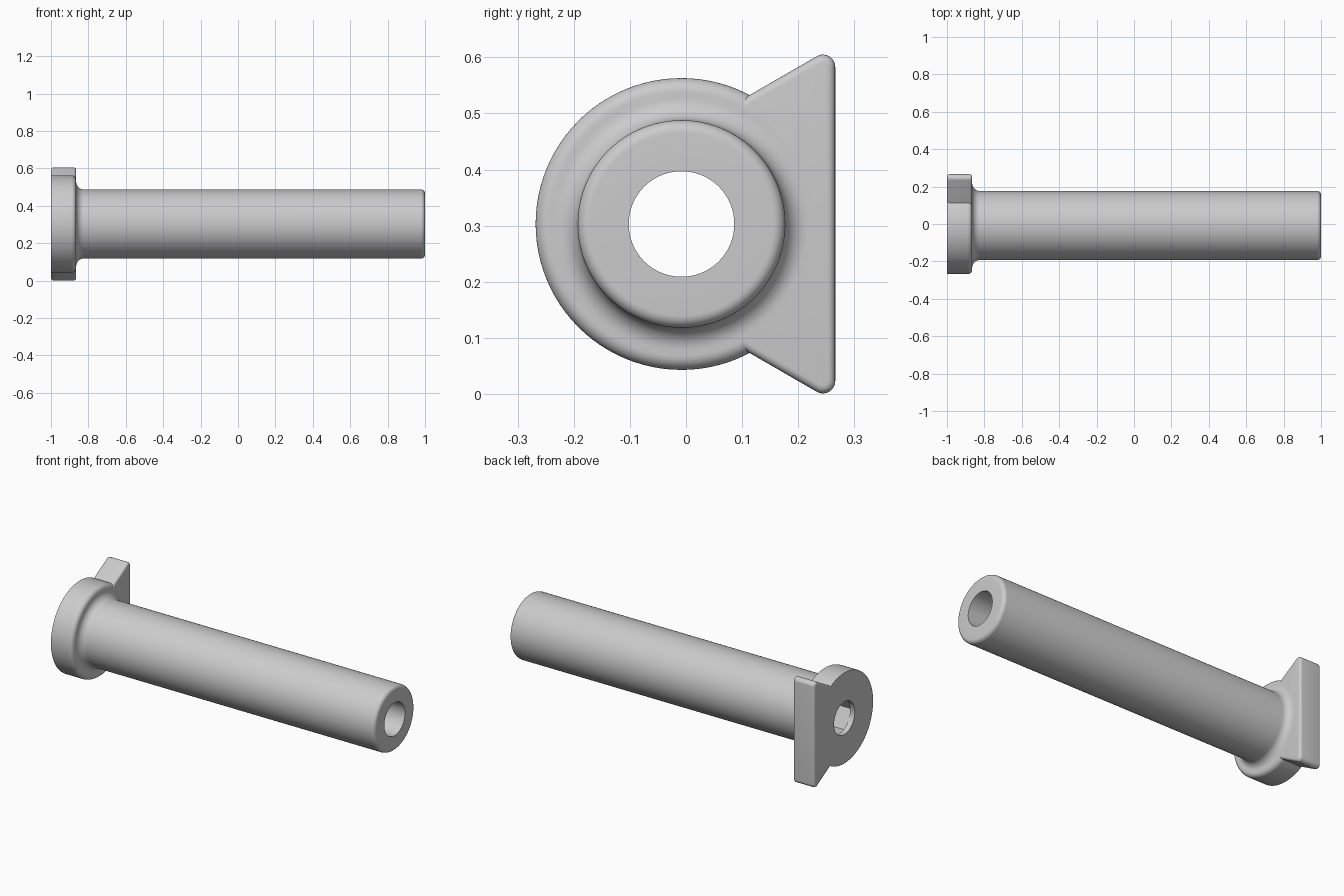
import bpy, bmesh, math

if "Cube" in bpy.data.objects:
    bpy.data.objects.remove(bpy.data.objects["Cube"], do_unlink=True)

CY, CZ = -0.008, 0.303          # bore axis
BACK, FRONT, END = -1.0, -0.865, 1.0
FLANGE_R, TUBE_R, BORE_R = 0.26, 0.185, 0.094

grey = bpy.data.materials.new("light grey")
grey.use_nodes = True
grey.diffuse_color = (0.6, 0.6, 0.6, 1)
grey.node_tree.nodes["Principled BSDF"].inputs["Base Color"].default_value = (0.6, 0.6, 0.6, 1)


def arc(cx, cy, r, start, stop, steps=8):
    """Points on an arc, angles in degrees."""
    angles = [math.radians(start + (stop - start) * i / steps) for i in range(steps + 1)]
    return [(cx + r * math.cos(a), cy + r * math.sin(a)) for a in angles]


def make_object(name, bm):
    bmesh.ops.recalc_face_normals(bm, faces=bm.faces)
    mesh = bpy.data.meshes.new(name)
    bm.to_mesh(mesh)
    bm.free()
    mesh.materials.append(grey)
    obj = bpy.data.objects.new(name, mesh)
    bpy.context.collection.objects.link(obj)
    return obj


def shade(obj):
    bpy.ops.object.select_all(action="DESELECT")
    obj.select_set(True)
    bpy.context.view_layer.objects.active = obj
    bpy.ops.object.shade_smooth_by_angle(angle=math.radians(32))


def lathe(name, profile, sides=96):
    """Spin a closed (x, radius) profile about the bore axis."""
    bm = bmesh.new()
    rings = []
    for i in range(sides):
        a = 2 * math.pi * i / sides
        rings.append([bm.verts.new((x, CY + r * math.cos(a), CZ + r * math.sin(a)))
                      for x, r in profile])
    n = len(profile)
    for i in range(sides):
        p, q = rings[i], rings[(i + 1) % sides]
        for j in range(n):
            k = (j + 1) % n
            bm.faces.new((p[j], p[k], q[k], q[j]))
    return make_object(name, bm)


# Flanged tube: rounded flange, concave fillet, rounded far end, through bore
edge, fillet, tip = 0.025, 0.04, 0.022
profile = [(BACK, BORE_R), (BACK, FLANGE_R)]
profile += arc(FRONT - edge, FLANGE_R - edge, edge, 90, 0)
profile += arc(FRONT + fillet, TUBE_R + fillet, fillet, 180, 270)
profile += arc(END - tip, TUBE_R - tip, tip, 90, 0)
profile += [(END, BORE_R)]
tube = lathe("flanged_tube", profile)

# Hexagonal pocket just inside the flange opening
pocket = lathe("pocket_cutter", [(BACK + 0.03, 0.001), (BACK + 0.03, 0.115),
                                 (FRONT, 0.115), (FRONT, 0.001)], sides=6)
pocket.hide_render = True
cut = tube.modifiers.new("hex pocket", "BOOLEAN")
cut.operation, cut.object, cut.solver = "DIFFERENCE", pocket, "EXACT"
bpy.context.view_layer.objects.active = tube
bpy.ops.object.modifier_apply(modifier=cut.name)
bpy.data.objects.remove(pocket, do_unlink=True)
shade(tube)

# Wedge tab: flat back and two rounded, slanted points
flat, corner, r = 0.266, 0.318, 0.022
slope = math.tan(math.radians(30))
upper = arc(flat - r, corner - r * math.sqrt(3), r, 0, 120, 10)
inner_y = CY + 0.08
upper.append((inner_y, corner - (flat - inner_y) * slope))
outline = upper + [(CY + 0.13, 0)] + [(y, -z) for y, z in reversed(upper)]
bm = bmesh.new()
cap = bm.faces.new([bm.verts.new((BACK, y, CZ + z)) for y, z in outline])
grown = bmesh.ops.extrude_face_region(bm, geom=[cap])
bmesh.ops.translate(bm, vec=(FRONT - BACK, 0, 0),
                    verts=[v for v in grown["geom"] if isinstance(v, bmesh.types.BMVert)])
rim = [e for e in bm.edges
       if abs(e.verts[0].co.x - e.verts[1].co.x) < 1e-5
       and max(v.co.y for v in e.verts) > CY + 0.14]
bmesh.ops.bevel(bm, geom=rim, offset=0.014, segments=5, profile=0.5, affect="EDGES")
shade(make_object("wedge_tab", bm))
